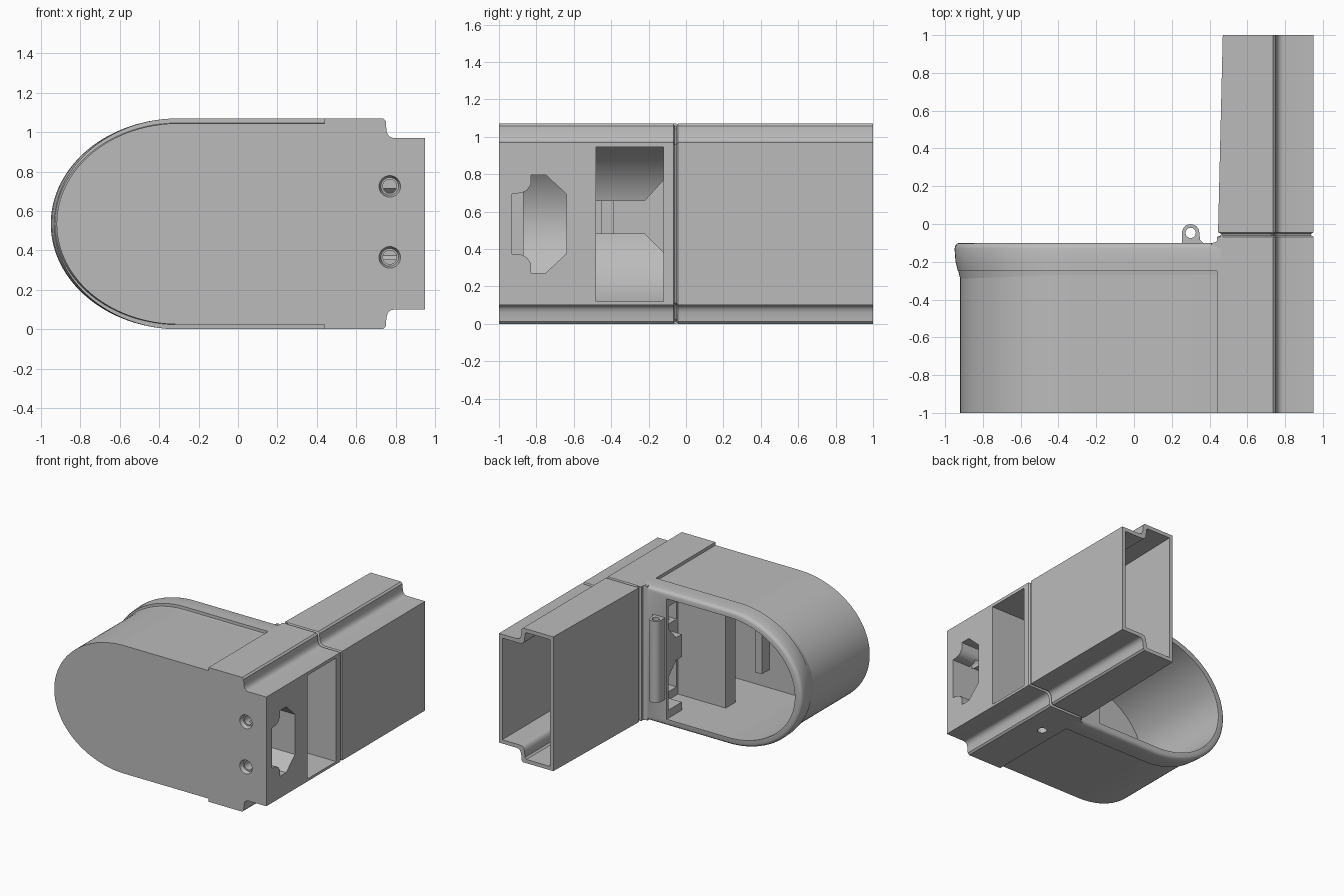
import bpy, bmesh, math

cube = bpy.data.objects.get("Cube")
if cube:
    bpy.data.objects.remove(cube)

GREY = (0.5, 0.5, 0.5, 1)
MID = 0.535  # height of the mirror plane
mat = bpy.data.materials.new("plain grey")
mat.use_nodes = True
mat.diffuse_color = GREY
mat.node_tree.nodes["Principled BSDF"].inputs["Base Color"].default_value = GREY


def loft(name, sections):
    """Skin matching rings of points and cap both ends."""
    bm = bmesh.new()
    rings = [[bm.verts.new(p) for p in s] for s in sections]
    n = len(rings[0])
    for a, b in zip(rings, rings[1:]):
        for i in range(n):
            j = (i + 1) % n
            bm.faces.new((a[i], a[j], b[j], b[i]))
    bm.faces.new(rings[0])
    bm.faces.new(rings[-1])
    bmesh.ops.recalc_face_normals(bm, faces=bm.faces)
    mesh = bpy.data.meshes.new(name)
    bm.to_mesh(mesh)
    bm.free()
    mesh.materials.append(mat)
    ob = bpy.data.objects.new(name, mesh)
    bpy.context.collection.objects.link(ob)
    return ob


def prism(name, pts, axis, lo, hi):
    """Extrude a flat outline along one axis."""
    place = {"x": lambda p, d: (d, p[0], p[1]),
             "y": lambda p, d: (p[0], d, p[1]),
             "z": lambda p, d: (p[0], p[1], d)}[axis]
    return loft(name, [[place(p, d) for p in pts] for d in (lo, hi)])


def rect(a0, b0, a1, b1):
    return [(a0, b0), (a1, b0), (a1, b1), (a0, b1)]


def disc(a, b, r, n=32):
    return [(a + r * math.cos(2 * math.pi * i / n), b + r * math.sin(2 * math.pi * i / n))
            for i in range(n)]


def dome(left, half, right):
    """Flat-sided outline with a rounded nose at -x."""
    nose, n = -0.3, 64
    arc = [math.pi * (0.5 + i / n) for i in range(n + 1)]
    return ([(right, MID + half)]
            + [(nose + (nose - left) * math.cos(t), MID + half * math.sin(t)) for t in arc]
            + [(right, MID - half)])


def stepped(left, inset):
    """Rail outline with a filleted step, mirrored top to bottom."""
    i = inset
    top = [(left + i, 0.535 - i), (0.737 - i, 0.535 - i), (0.75 - i, 0.522 - i), (0.753 - i, 0.475 - i),
           (0.76 - i, 0.453 - i), (0.772 - i, 0.44 - i), (0.79 - i, 0.435 - i), (0.95 - i, 0.435 - i)]
    return [(x, MID + h) for x, h in top] + [(x, MID - h) for x, h in reversed(top)]


def at_y(pts, y):
    return [(x, y, z) for x, z in pts]


def cut(targets, cutter):
    for ob in targets:
        mod = ob.modifiers.new("cut", "BOOLEAN")
        mod.operation, mod.object, mod.solver = "DIFFERENCE", cutter, "EXACT"
        bpy.context.view_layer.objects.active = ob
        bpy.ops.object.modifier_apply(modifier=mod.name)
    bpy.data.objects.remove(cutter)


# Rounded housing with a closed front
housing = prism("housing", dome(-0.92, 0.51, 0.45), "y", -1, -0.2)
cut([housing], prism("cutter", dome(-0.89, 0.48, 0.42), "y", -0.965, 0))

# Raised rim around the open back
rim = loft("rim", [at_y(dome(left, half, 0.46), y) for y, left, half in (
    (-0.29, -0.92, 0.508), (-0.25, -0.93, 0.512), (-0.249, -0.932, 0.535), (-0.2, -0.945, 0.535),
    (-0.13, -0.95, 0.535), (-0.115, -0.946, 0.531), (-0.104, -0.937, 0.522), (-0.1, -0.925, 0.51))])
cut([rim], prism("cutter", dome(-0.89, 0.48, 0.24), "y", -0.4, 0))

# Long rail: solid mount, groove, tapered tube
rail = loft("rail", [at_y(stepped(left, inset), y) for y, left, inset in (
    (-1, 0.44, 0), (-0.068, 0.44, 0), (-0.06, 0.45, 0.012), (-0.052, 0.45, 0.012),
    (-0.044, 0.445, 0), (1, 0.47, 0))])
cut([rail], loft("cutter", [at_y(stepped(left, 0.03), y) for y, left in ((-0.02, 0.446), (1.1, 0.472))]))

# Large side window with two chamfered passages into the housing
cut([rail], prism("cutter", rect(-0.48, 0.12, -0.12, 0.945), "x", 0.5, 1.1))
upper = [(-0.48, 0.945), (-0.12, 0.945), (-0.12, 0.77), (-0.22, 0.66), (-0.48, 0.66)]
lower = [(-0.48, 0.12), (-0.12, 0.12), (-0.12, 0.38), (-0.22, 0.48), (-0.48, 0.48)]
for outline in (upper, lower):
    cut([rail, rim, housing], prism("cutter", outline, "x", 0.1, 0.55))
cut([rail], prism("cutter", rect(-0.45, 0.47, -0.39, 0.67), "x", 0.46, 0.55))

# Small stepped side window
half = [(-0.93, 0.16), (-0.88, 0.165), (-0.85, 0.18), (-0.83, 0.21), (-0.83, 0.262),
        (-0.75, 0.262), (-0.64, 0.16)]
outline = [(y, MID + h) for y, h in half] + [(y, MID - h) for y, h in reversed(half)]
cut([rail, housing], prism("cutter", outline, "x", 0.3, 1.1))

# Countersunk screw holes in the front, drain hole underneath
for z in (0.725, 0.365):
    cut([rail], prism("cutter", disc(0.77, z, 0.035), "y", -1.1, -0.85))
    cut([rail], loft("cutter", [at_y(disc(0.77, z, r), y) for y, r in ((-1.01, 0.058), (-0.97, 0.045))]))
cut([rail], prism("cutter", disc(0.56, -0.38, 0.035), "z", -0.1, 0.2))

# Fillet between rim and tube
r = 0.05
corner = [(0.41 + r * math.sin(t), -0.05 - r * math.cos(t)) for t in
          [math.pi / 2 * i / 8 for i in range(9)]]
fillet = prism("corner_fillet", corner + [(0.47, -0.05), (0.47, -0.12), (0.41, -0.12)], "z", 0.0, 1.07)

# Hinge lug on the back
arc = [math.pi * i / 16 for i in range(17)]
lug = [(0.3 + 0.046 * math.cos(t), -0.047 + 0.046 * math.sin(t)) for t in arc]
hinge = prism("hinge_lug", lug + [(0.254, -0.12), (0.37, -0.12), (0.365, -0.1), (0.35, -0.085)],
              "z", 0.21, 0.86)
cut([hinge], prism("cutter", disc(0.3, -0.047, 0.027), "z", 0, 1.1))

# Inner partition and front rib
partition = prism("inner_partition", rect(0.0, 0.04, 0.43, 1.03), "y", -0.625, -0.5)
rib = prism("inner_rib", rect(-0.06, 0.2, 0.0, 0.87), "y", -0.97, -0.87)

# Smooth curved faces, keep hard edges
for ob in (housing, rim, rail, fillet, hinge, partition, rib):
    bpy.ops.object.select_all(action="DESELECT")
    ob.select_set(True)
    bpy.context.view_layer.objects.active = ob
    bpy.ops.object.shade_smooth_by_angle(angle=math.radians(35))
